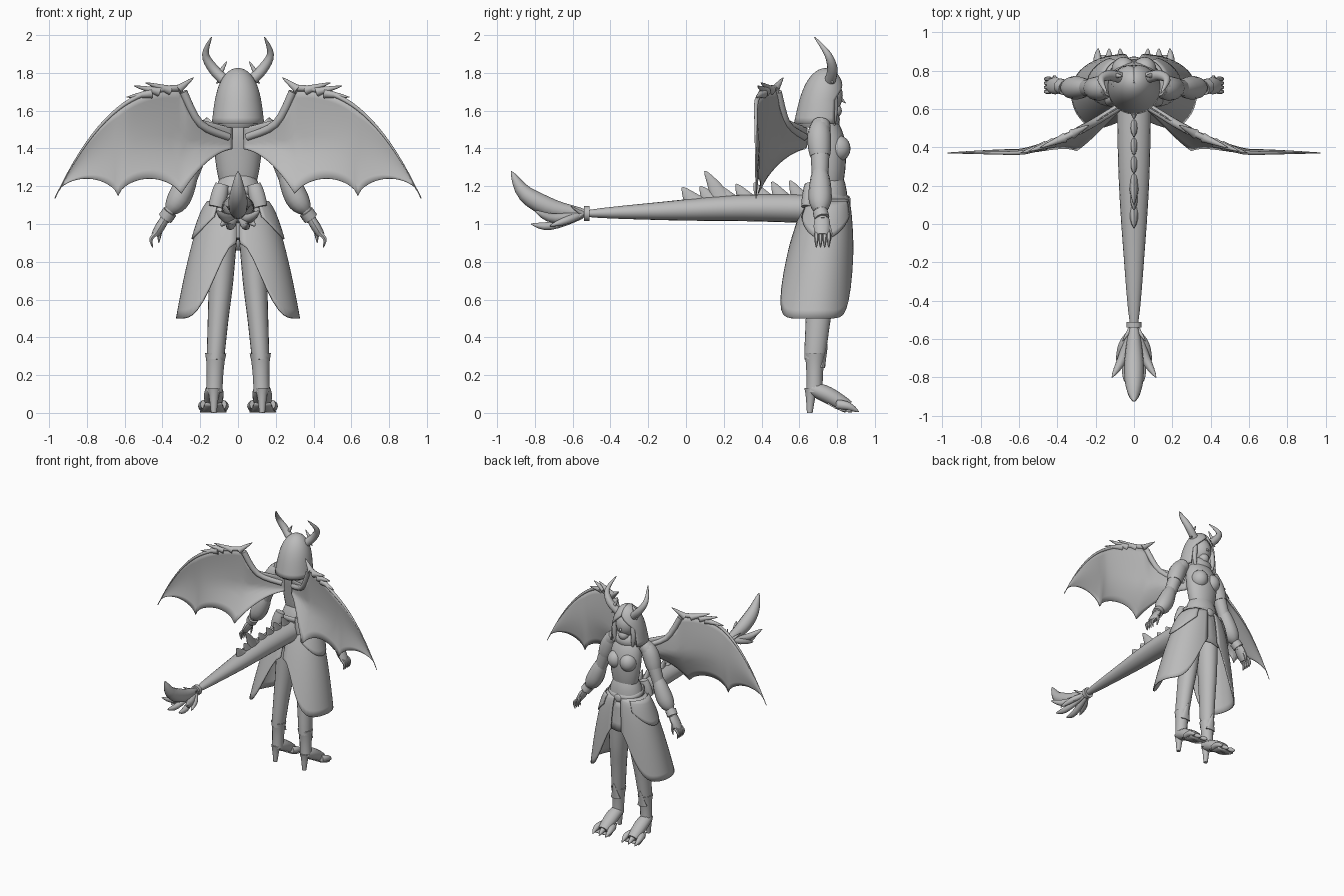
import bpy, bmesh, math
from mathutils import Vector, Matrix

SIDE, FRONT, UP = Vector((1, 0, 0)), Vector((0, 1, 0)), Vector((0, 0, 1))

cube = bpy.data.objects.get("Cube")
if cube:
    bpy.data.objects.remove(cube, do_unlink=True)

grey = bpy.data.materials.new("plain grey")
grey.use_nodes = True
grey.diffuse_color = (.5, .5, .5, 1)
grey.node_tree.nodes["Principled BSDF"].inputs["Base Color"].default_value = grey.diffuse_color


def finish(name, bm, mirror, thickness=0):
    """Turn a bmesh into a smooth-shaded object with optional thickness and mirror."""
    bmesh.ops.recalc_face_normals(bm, faces=bm.faces)
    mesh = bpy.data.meshes.new(name)
    bm.to_mesh(mesh)
    bm.free()
    mesh.materials.append(grey)
    mesh.shade_smooth()
    mesh.set_sharp_from_angle(angle=math.radians(45))
    part = bpy.data.objects.new(name, mesh)
    bpy.context.collection.objects.link(part)
    if thickness:
        solid = part.modifiers.new("thickness", 'SOLIDIFY')
        solid.thickness, solid.offset = thickness, 0
    if mirror:
        part.modifiers.new("mirror", 'MIRROR')


def smooth_path(points, steps):
    """Catmull-Rom curve through the points."""
    points = [Vector(p) for p in points]
    padded = [points[0]] + points + [points[-1]]
    curve = []
    for before, start, end, after in zip(padded, padded[1:], padded[2:], padded[3:]):
        lead_in, lead_out = (end - before) / 2, (after - start) / 2
        for step in range(steps):
            t = step / steps
            ease = t * t * (3 - 2 * t)
            curve.append(start.lerp(end, ease) + lead_in * t * (1 - t) ** 2 - lead_out * t * t * (1 - t))
    return curve + [points[-1]]


def limb(name, points, start, end=.002, bulge=0, depth=1, mirror=True, wide_axis=SIDE, sides=12, steps=4):
    """Tapering elliptical tube along a path, swelling by bulge in the middle."""
    path = smooth_path(points, steps)
    last = len(path) - 1
    bm, rings = bmesh.new(), []
    for i, centre in enumerate(path):
        tangent = (path[min(i + 1, last)] - path[max(i - 1, 0)]).normalized()
        wide = (wide_axis - tangent * tangent.dot(wide_axis)).normalized()
        deep = tangent.cross(wide) * depth
        radius = start + (end - start) * i / last + bulge * math.sin(math.pi * i / last)
        angles = [math.tau * k / sides for k in range(sides)]
        rings.append([bm.verts.new(centre + (wide * math.cos(a) + deep * math.sin(a)) * radius) for a in angles])
    for lower, upper in zip(rings, rings[1:]):
        for k in range(sides):
            bm.faces.new((lower[k - 1], lower[k], upper[k], upper[k - 1]))
    bm.faces.new(rings[0])
    bm.faces.new(rings[-1])
    finish(name, bm, mirror)


def sheet(name, columns, rows, surface, mirror=True, thickness=.008):
    """Thin sheet from a function of u and v between zero and one."""
    bm = bmesh.new()
    grid = [[bm.verts.new(surface(i / columns, j / rows)) for j in range(rows + 1)] for i in range(columns + 1)]
    for left, right in zip(grid, grid[1:]):
        for j in range(rows):
            bm.faces.new((left[j], right[j], right[j + 1], left[j + 1]))
    finish(name, bm, mirror, thickness)


def ball(name, centre, size, mirror=False):
    bm = bmesh.new()
    place = Matrix.Translation(centre) @ Matrix.Diagonal((*size, 1))
    bmesh.ops.create_uvsphere(bm, u_segments=20, v_segments=12, radius=1, matrix=place)
    finish(name, bm, mirror)


# Torso, neck and head
limb("hips", [(0, .74, .92), (0, .75, 1.1), (0, .76, 1.25)], start=.12, end=.09, bulge=.03, depth=.8, mirror=False, sides=24)
limb("chest", [(0, .765, 1.2), (0, .76, 1.4), (0, .73, 1.53)], start=.09, end=.1, bulge=.03, depth=.7, mirror=False, sides=24)
limb("neck", [(0, .73, 1.5), (0, .74, 1.65)], start=.06, end=.04, mirror=False)
ball("bust", (.055, .805, 1.4), (.062, .066, .07), mirror=True)
ball("head", (0, .745, 1.68), (.08, .085, .1))
ball("jaw", (0, .785, 1.6), (.04, .04, .04))
limb("nose", [(0, .81, 1.67), (0, .845, 1.64)], start=.014, mirror=False)
limb("hair_lock", [(.07, .78, 1.72), (.085, .785, 1.6), (.07, .78, 1.5)], start=.015, bulge=.01)


# Bell-shaped hood left open around the face
def hood_point(u, v):
    height = math.sin(math.pi / 2 * v)
    gap = max(0, min(1, 3 * (.8 - height)))
    angle = gap + (math.tau - 2 * gap) * u
    radius = .133 * math.sqrt(1 - height ** 4) * (1 - height / 4)
    return (radius * math.sin(angle), .71 + .03 * height + radius * math.cos(angle), 1.53 + .29 * height)


sheet("hood", 32, 14, hood_point, mirror=False, thickness=.012)
limb("hood_lining", [(0, .7, 1.51), (0, .7, 1.6)], start=.1, end=.09, bulge=.02, mirror=False, sides=24)

# Horns
limb("horn", [(.06, .76, 1.75), (.13, .775, 1.82), (.172, .75, 1.9), (.14, .68, 1.99)], start=.03, bulge=.008, wide_axis=FRONT)
limb("horn_prong", [(.1, .775, 1.79), (.06, .77, 1.86)], start=.018)
limb("horn_thorn", [(.08, .76, 1.77), (.115, .78, 1.745)], start=.016, wide_axis=FRONT)

# Arms with short sleeve, puffed forearm sleeve and bracelet
limb("upper_arm", [(.13, .715, 1.53), (.18, .71, 1.46), (.265, .71, 1.22)], start=.05, end=.04, bulge=.008)
limb("short_sleeve", [(.14, .71, 1.53), (.18, .705, 1.46), (.215, .71, 1.36)], start=.045, end=.053, bulge=.014)
limb("forearm_sleeve", [(.25, .71, 1.28), (.31, .71, 1.14), (.36, .71, 1.07)], start=.04, end=.03, bulge=.027)
limb("wrist", [(.34, .71, 1.1), (.39, .72, 1.02)], start=.035, end=.027)
limb("bracelet", [(.36, .71, 1.065), (.385, .72, 1.03)], start=.04, end=.04)
limb("hand", [(.385, .72, 1.03), (.44, .72, .94)], start=.022, end=.02, bulge=.005, depth=1.7)
for finger in range(4):
    y = .69 + .022 * finger
    limb("finger", [(.435, y, .95), (.46, y, .92), (.452, y, .875)], start=.012, bulge=.004, wide_axis=FRONT, sides=6)
limb("thumb", [(.41, .75, .99), (.415, .765, .95), (.42, .76, .9)], start=.013, bulge=.004, sides=6)

# Legs, boots and clawed feet
limb("leg", [(.075, .735, .98), (.09, .72, .7), (.105, .7, .5), (.12, .68, .28)], start=.075, end=.045, depth=1.2, sides=20)
limb("boot", [(.118, .683, .315), (.125, .68, .11)], start=.056, end=.044, bulge=-.006)
limb("boot_guard", [(.118, .72, .24), (.118, .75, .365)], start=.042, depth=.4)
limb("foot", [(.126, .665, .13), (.128, .75, .095), (.13, .86, .03)], start=.04, end=.04, bulge=.012, depth=.85)
limb("heel", [(.127, .662, .13), (.128, .655, 0)], start=.036, end=.015, bulge=-.003)
for spread in (-.045, 0, .045):
    x = .13 + spread
    limb("toe_claw", [(x, .8, .045), (x + spread / 3, .86, .035), (x + spread / 4, .915, .005)], start=.025, bulge=.008)


# Sole curving from the heel down to the toes
def sole_point(u, v):
    return (.13 + (v - .5) * (.09 + .05 * u), .75 + .13 * u, .045 * (1 - u) ** 2 + .006)


sheet("sole", 6, 2, sole_point)


# Long split skirt: flared side panels with rounded hems, fuller behind
def skirt_point(angle, z, lift=0):
    drop = max(0, 1.13 - z) / .63
    flare = drop ** .6
    width, length = .135 + .19 * flare + lift, .105 + .095 * flare + lift
    if angle < 0:
        length += .04 * drop
    return (width * math.cos(angle) ** .8, .75 - .065 * drop + length * math.sin(angle), z)


def panel_point(u, v):
    angle = math.radians(-89 + 172 * u)
    hem = .5 + .4 * abs(math.sin(angle)) ** 9
    return skirt_point(angle, 1.13 + (hem - 1.13) * v)


def drape_point(u, v):
    return skirt_point(2 * u - 1, 1.12 - v * (.08 + .12 * math.sin(math.pi * u)), lift=.01)


def apron_point(u, v):
    side = u - .5
    return (side * (.2 + .06 * v), .855 - .06 * abs(side) + .015 * v, 1.1 - .24 * v)


sheet("skirt_panel", 28, 14, panel_point)
sheet("hip_drape", 16, 6, drape_point)
sheet("front_apron", 6, 4, apron_point, mirror=False)

# Crossed belts, buckle and hip pouches
for height, slant in ((1.15, .03), (1.11, -.02)):
    angles = [math.tau * k / 24 for k in range(25)]
    loop = [(.13 * math.cos(a), .752 + .105 * math.sin(a), height - slant * math.sin(a)) for a in angles]
    limb("belt", loop, start=.02, end=.02, depth=.5, mirror=False, wide_axis=UP, sides=6, steps=1)
ball("buckle", (0, .86, 1.12), (.03, .012, .03))
limb("hip_pouch", [(.085, .655, 1.21), (.115, .64, 1.09)], start=.035, end=.04, bulge=.006, depth=.75)


# Wings: edges given by rules along the span, swept back toward the tip and hem
def leading_edge(x):
    if x < .3:
        return 1.5 + .08 * x / .3 + .14 * (x / .3) ** 12
    return 1.72 - .585 * ((x - .3) / .67) ** 2.4


def trailing_edge(x):
    if x < .3:
        return 1.4 - .24 * (x / .3) ** 2
    scallop = abs(math.sin(math.tau * (x - .3) / .67)) ** .5
    return min(leading_edge(x), 1.14 + .1 * scallop)


def on_wing(x, z, lift=0):
    sweep = max(0, 1 - x / .6) ** 1.4
    rise = max(0, min(1, (z - 1.13) / .28))
    return (x, .37 + .29 * sweep * rise + lift, z)


def membrane_point(u, v):
    x = .03 + .94 * u
    top, bottom = leading_edge(x), trailing_edge(x)
    return on_wing(x, top + (bottom - top) * v, .02 * math.sin(math.pi * v) * math.sin(math.pi * u))


sheet("wing_membrane", 56, 10, membrane_point, thickness=.006)
limb("wing_arm", [on_wing(.05, 1.46), on_wing(.2, 1.53), on_wing(.29, 1.7)], start=.02, end=.022, wide_axis=FRONT)
edge = [.3 + .067 * k for k in range(11)]
limb("wing_leading_bone", [on_wing(x, leading_edge(x)) for x in edge], start=.018, wide_axis=FRONT, steps=2)
limb("wing_thumb_claw", [on_wing(.32, 1.71), on_wing(.235, 1.775)], start=.026, wide_axis=FRONT)
for x, rise in ((.36, .03), (.42, .02), (.46, -.03)):
    z = leading_edge(x)
    limb("wing_barb", [on_wing(x, z - .01), on_wing(x + .13, z + rise)], start=.026, wide_axis=FRONT)

# Tail with a row of swept fins, one of them tall
limb("tail", [(0, .7, 1.08), (0, .3, 1.085), (0, -.1, 1.07), (0, -.53, 1.055)],
     start=.09, end=.02, bulge=.018, depth=.85, mirror=False, sides=20)
for fin in range(7):
    y, height = .62 - .095 * fin, 1.23 - .006 * fin
    limb("tail_fin", [(0, y, 1.1), (0, y - .07, height)], start=.03, depth=2.2, mirror=False)
limb("tall_tail_fin", [(0, .2, 1.1), (0, .15, 1.2), (0, .1, 1.28)], start=.03, depth=2.2, mirror=False)

# Tail tip: collar, curved blade and leaf-shaped barbs
limb("tail_collar", [(0, -.51, 1.055), (0, -.54, 1.055)], start=.04, end=.04, mirror=False)
limb("tail_blade", [(0, -.53, 1.055), (0, -.7, 1.08), (0, -.85, 1.16), (0, -.925, 1.28)], start=.02, bulge=.04, mirror=False)
limb("tail_leaf", [(.01, -.54, 1.05), (.06, -.7, 1.03), (.115, -.8, 1.07)], start=.012, bulge=.018)
limb("tail_barb", [(.01, -.55, 1.04), (.04, -.72, .99), (.05, -.82, 1)], start=.012, bulge=.015)
limb("tail_side_barb", [(.01, -.55, 1.05), (.06, -.63, 1.02), (.09, -.72, .99)], start=.012, bulge=.014)
for rise in (-.05, .04):
    limb("tail_thorn", [(.02, -.55, 1.055), (.06, -.61, 1.055 + rise)], start=.014)
